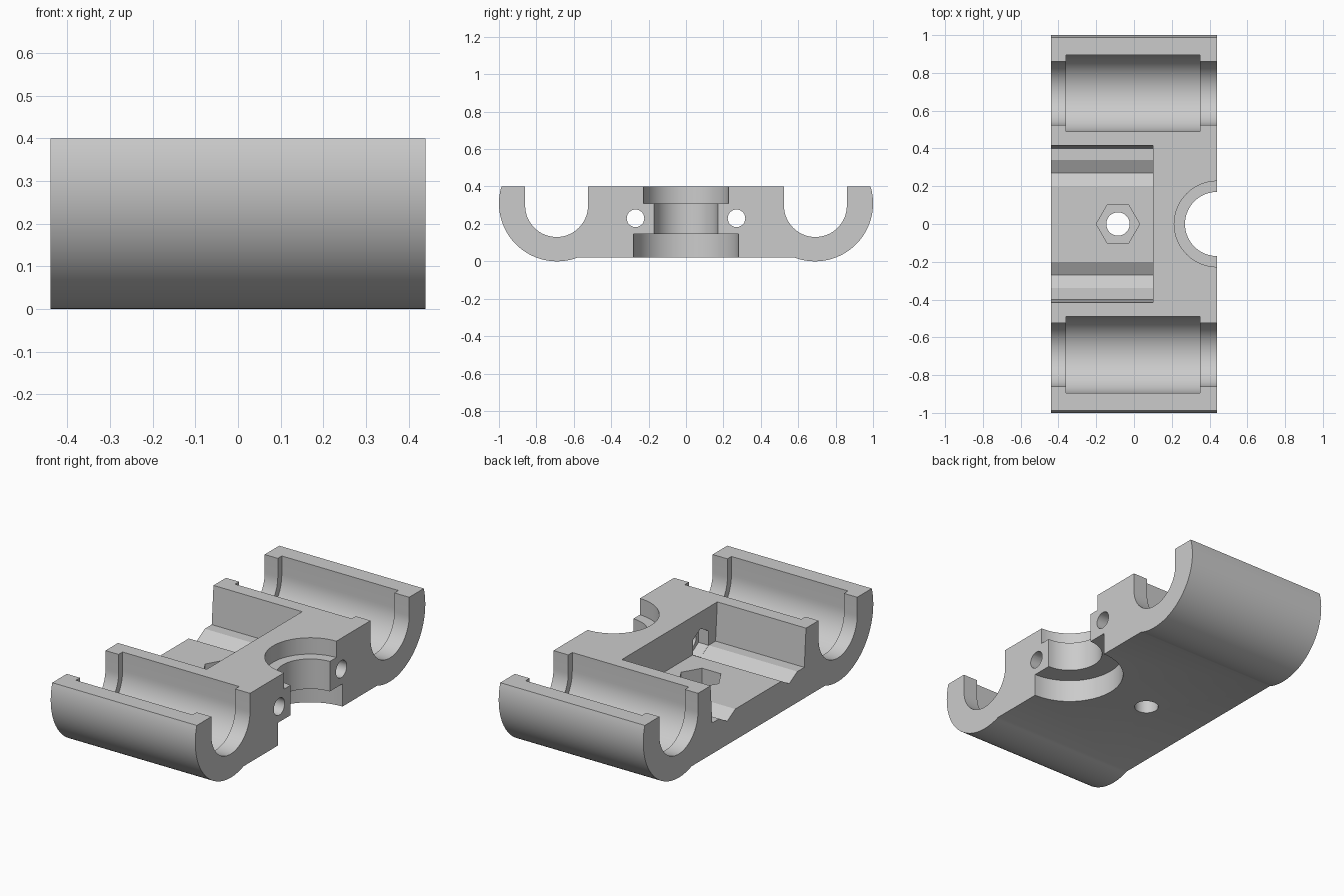
import bpy, bmesh
from math import sin, cos, pi, asin, sqrt
from mathutils import Vector

cube = bpy.data.objects.get("Cube")
if cube:
    bpy.data.objects.remove(cube, do_unlink=True)

grey = bpy.data.materials.new("grey_plastic")
grey.use_nodes = True
grey.diffuse_color = (0.6, 0.6, 0.6, 1)
grey.node_tree.nodes["Principled BSDF"].inputs["Base Color"].default_value = (0.6, 0.6, 0.6, 1)


def arc(cu, cv, r, start, end, n):
    """Points on an arc, both ends included."""
    return [(cu + r * cos(start + (end - start) * i / n),
             cv + r * sin(start + (end - start) * i / n)) for i in range(n + 1)]


def ring(cu, cv, r, n, turn=0.0):
    return arc(cu, cv, r, turn, turn + 2 * pi, n)[:-1]


def prism(name, profile, lo, hi, axis):
    """Extrude a profile along x (profile in y, z) or along z (profile in x, y)."""
    bm = bmesh.new()
    place = (lambda u, v: (lo, u, v)) if axis == "x" else (lambda u, v: (u, v, lo))
    face = bm.faces.new([bm.verts.new(place(u, v)) for u, v in profile])
    out = bmesh.ops.extrude_face_region(bm, geom=[face])
    shift = Vector((hi - lo, 0, 0)) if axis == "x" else Vector((0, 0, hi - lo))
    bmesh.ops.translate(bm, vec=shift, verts=[g for g in out["geom"] if isinstance(g, bmesh.types.BMVert)])
    bmesh.ops.recalc_face_normals(bm, faces=bm.faces)
    mesh = bpy.data.meshes.new(name)
    bm.to_mesh(mesh)
    bm.free()
    obj = bpy.data.objects.new(name, mesh)
    bpy.context.collection.objects.link(obj)
    mesh.materials.append(grey)
    return obj


def cut(target, name, profile, lo, hi, axis):
    cutter = prism(name, profile, lo, hi, axis)
    cutter.hide_render = True
    mod = target.modifiers.new(name, "BOOLEAN")
    mod.operation = "DIFFERENCE"
    mod.solver = "EXACT"
    mod.object = cutter
    bpy.context.view_layer.objects.active = target
    bpy.ops.object.modifier_apply(modifier=mod.name)
    bpy.data.objects.remove(cutter, do_unlink=True)


half = 0.44      # half width in x
top = 0.4
rail_y = 0.69    # centre of each bearing holder

# Body: flat plate joining two round holders
R, cz, base = 0.31, 0.31, 0.02
upper = asin((top - cz) / R)
lower = -pi / 2 - asin(sqrt(R * R - (cz - base) ** 2) / R)
side = arc(rail_y, cz, R, upper, lower, 48)
body = prism("carriage_body", side + [(-y, z) for y, z in reversed(side)], -half, half, "x")


# Bearing channels: wide seat in the middle, narrow mouth at both ends
def trough(y, r):
    return [(y + r, 0.6)] + arc(y, 0.298, r, 0, -pi, 32) + [(y - r, 0.6)]


for s in (1, -1):
    cut(body, "channel_mouth", trough(s * 0.692, 0.168), -0.6, 0.6, "x")
    cut(body, "channel_seat", trough(s * 0.692, 0.203), -0.36, 0.35, "x")

# Open pocket with two nut grooves in its floor
floor, groove_y, hole_z = 0.19, 0.27, 0.23
rim = [(0.429, 0.6), (0.415, top), (0.4, floor),
       (groove_y + 0.07, floor), (groove_y, 0.15), (groove_y - 0.07, floor)]
cut(body, "pocket", rim + [(-y, z) for y, z in reversed(rim)], -0.6, 0.1, "x")

# Side screw holes with nut traps in the pocket wall
for s in (1, -1):
    cut(body, "nut_trap", ring(s * groove_y, hole_z, 0.079, 6, pi / 2), 0.05, 0.16, "x")
    cut(body, "side_hole", ring(s * groove_y, hole_z, 0.047, 32), 0.05, 0.6, "x")

# Vertical screw hole with hex recess
cut(body, "floor_nut_trap", ring(-0.085, 0, 0.115, 6), 0.1, 0.3, "z")
cut(body, "floor_hole", ring(-0.085, 0, 0.062, 32), -0.1, 0.3, "z")

# Stepped round mount in the +x side
for r, lo, hi in ((0.17, -0.1, 0.6), (0.227, 0.31, 0.6), (0.28, -0.1, 0.145)):
    cut(body, "mount_bore", ring(half, 0, r, 64), lo, hi, "z")

# Shading
bpy.ops.object.select_all(action="DESELECT")
body.select_set(True)
bpy.context.view_layer.objects.active = body
bpy.ops.object.shade_smooth_by_angle(angle=pi / 7)
